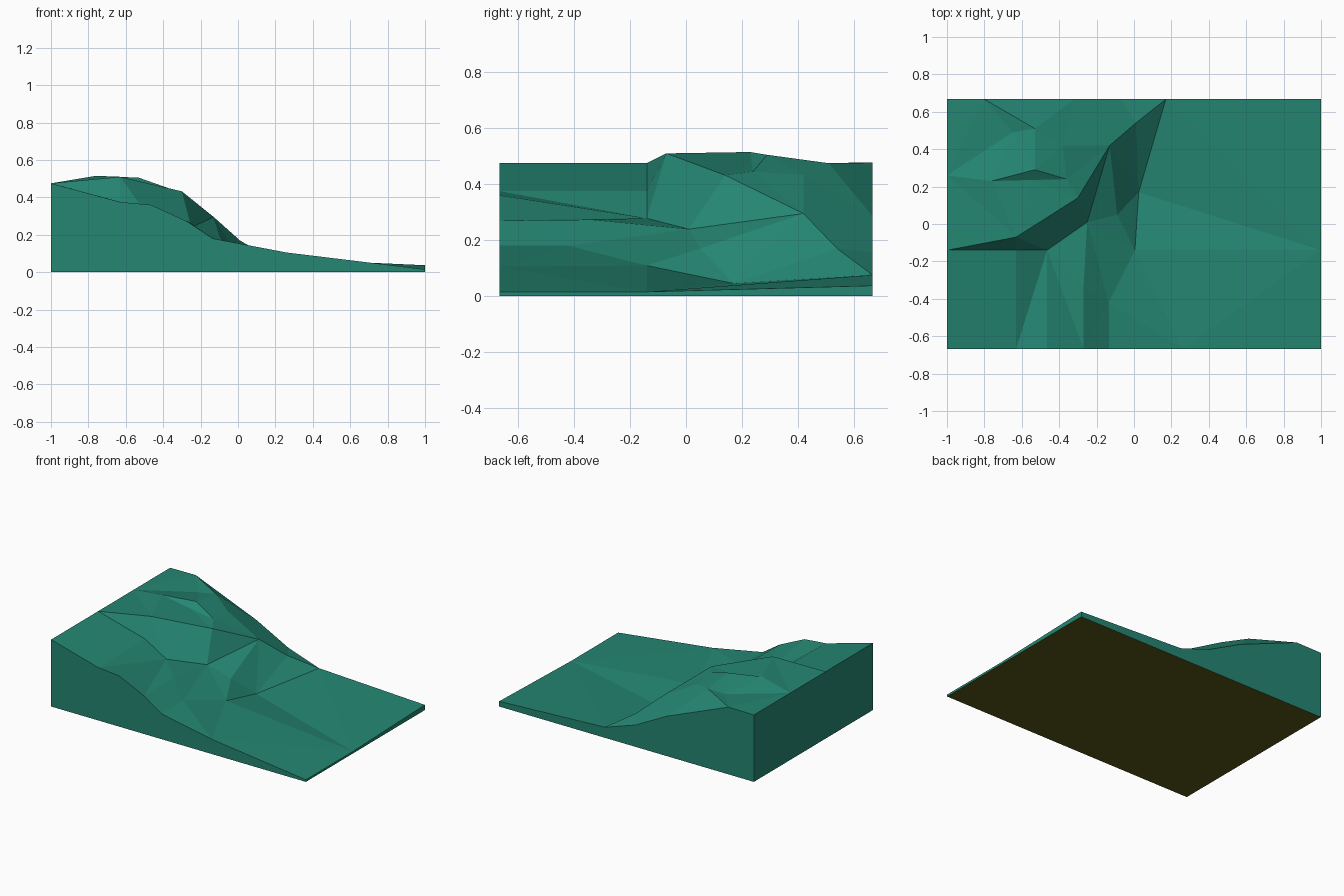
import bpy, bmesh
from mathutils import Vector
from mathutils.geometry import delaunay_2d_cdt

if "Cube" in bpy.data.objects:
    bpy.data.objects.remove(bpy.data.objects["Cube"])

HALF = 0.667

# Survey points of the terrain: rim first, then interior landmarks
points = {
    # front rim
    "f0": (-1, -HALF, .475), "f1": (-.63, -HALF, .375), "f2": (-.465, -HALF, .36),
    "f3": (-.27, -HALF, .27), "f4": (-.135, -HALF, .18), "f5": (.26, -HALF, .105),
    # right rim
    "r0": (1, -HALF, .015), "r1": (1, -.14, .015), "r2": (1, HALF, .037),
    # back rim
    "b0": (.17, HALF, .075), "b1": (-.07, HALF, .155),
    "b2": (-.32, HALF, .285), "b3": (-.8, HALF, .477), "b4": (-1, HALF, .475),
    # left rim
    "l0": (-1, .26, .475), "l1": (-1, -.14, .475),
    # upper ridge
    "A": (-.63, -.07, .51), "B": (-.30, .14, .432), "C": (-.13, .42, .295), "E": (.01, .54, .17),
    # lower ledge
    "G": (-.63, -.14, .376), "F": (-.465, -.14, .278), "H": (-.25, .01, .239),
    "M": (-.27, -.34, .273), "K": (-.135, -.42, .18), "N": (-.09, .05, .17),
    # foot of the slope
    "I": (.005, -.14, .109), "J": (.025, .17, .045),
    # summit plateau
    "R": (-.76, .23, .515), "S": (-.53, .29, .505), "T": (-.36, .24, .445),
    "W": (-.38, .42, .433), "P": (-.53, .51, .475), "Q": (-.65, .49, .462),
}
rim = "f0 f1 f2 f3 f4 f5 r0 r1 r2 b0 b1 b2 b3 b4 l0 l1 f0"

# Crease lines that the triangulation must respect
creases = [rim, "l1 A B C E b0", "l1 G F H C", "b0 J I K f4", "G f1 F f2", "F f3 M H",
           "M K H N C", "I N J E", "J r1 I", "I f5 r1 b0", "l0 R A l0 Q R", "b3 P Q b3",
           "R S T R", "A S", "T W C", "P b2", "P S", "B T"]

names = list(points)
edges = set()
for line in creases:
    ids = [names.index(n) for n in line.split()]
    edges |= {tuple(sorted(pair)) for pair in zip(ids, ids[1:])}
flat = [Vector(points[n][:2]) for n in names]
out, _, tris, origin, _, _ = delaunay_2d_cdt(flat, list(edges), [], 0, 1e-5)

# Terrain surface
bm = bmesh.new()
top = []
for co, src in zip(out, origin):
    if src:
        z = points[names[src[0]]][2]
    else:
        near = sorted(names, key=lambda n: (Vector(points[n][:2]) - co).length)[:2]
        z = sum(points[n][2] for n in near) / 2
    top.append(bm.verts.new((co.x, co.y, z)))
for t in tris:
    bm.faces.new([top[i] for i in t])

# Skirt walls down to the ground, and a flat base
border = [e for e in bm.edges if e.is_boundary]
ext = bmesh.ops.extrude_edge_only(bm, edges=border)["geom"]
for v in ext:
    if isinstance(v, bmesh.types.BMVert):
        v.co.z = 0
bmesh.ops.contextual_create(bm, geom=[e for e in ext if isinstance(e, bmesh.types.BMEdge)
                                      and all(v.co.z == 0 for v in e.verts)])
bmesh.ops.recalc_face_normals(bm, faces=bm.faces[:])
bm.normal_update()
for f in bm.faces:
    f.material_index = 1 if f.normal.z < -.9 else 0

mesh = bpy.data.meshes.new("terrain_block")
bm.to_mesh(mesh)
bm.free()
for name, colour in (("grass", (.018, .24, .17, 1)), ("earth_base", (.1, .1, .01, 1))):
    mat = bpy.data.materials.new(name)
    mat.diffuse_color = colour
    mat.use_nodes = True
    mat.node_tree.nodes["Principled BSDF"].inputs["Base Color"].default_value = mat.diffuse_color
    mesh.materials.append(mat)
bpy.context.collection.objects.link(bpy.data.objects.new("terrain_block", mesh))
